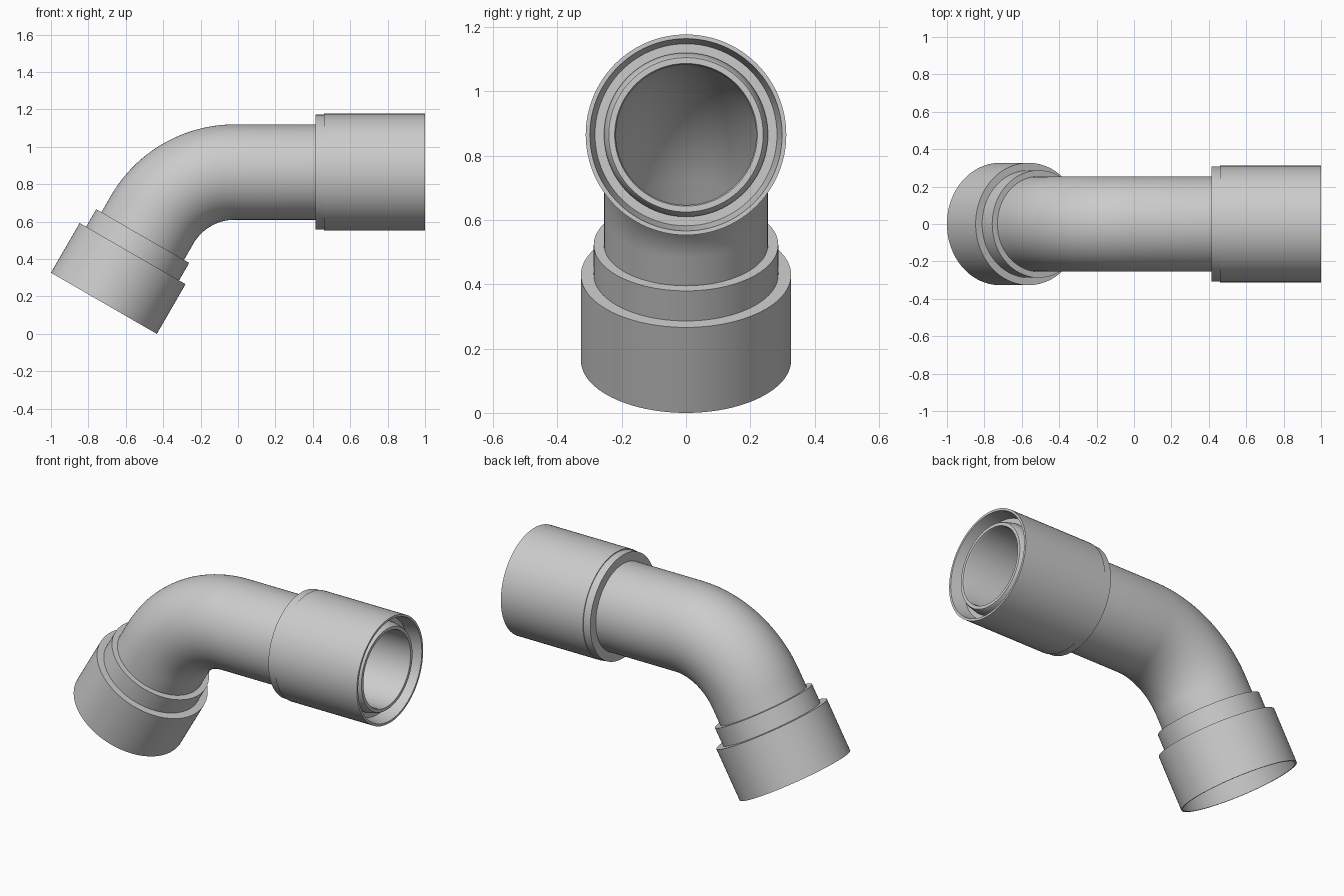
import bpy
from math import sin, cos, tan, pi, radians
from mathutils import Vector

cube = bpy.data.objects.get("Cube")
if cube:
    bpy.data.objects.remove(cube, do_unlink=True)

SEG = 96
BEND = radians(60)
AXIS_Z = 0.865
BEND_R = 0.51
FOOT = Vector((-0.717, 0, 0.1635))    # centre of the lower mouth
UP = Vector((cos(BEND), 0, sin(BEND)))

mat = bpy.data.materials.new("light grey plastic")
mat.use_nodes = True
grey = (0.6, 0.6, 0.6, 1)
mat.diffuse_color = grey
mat.node_tree.nodes["Principled BSDF"].inputs["Base Color"].default_value = grey

# Where the two straight axes meet gives the start of the bend
corner_x = FOOT.x + UP.x * (AXIS_Z - FOOT.z) / UP.z
bend_x = corner_x + BEND_R * tan(BEND / 2)


def upper(x):
    """Station on the horizontal axis."""
    return Vector((x, 0, AXIS_Z)), 0.0


def lower(s):
    """Station on the sloping axis, s measured from the lower mouth."""
    return FOOT + UP * s, BEND


def arc(a):
    """Station within the bend."""
    return Vector((bend_x - BEND_R * sin(a), 0, AXIS_Z - BEND_R * (1 - cos(a)))), a


def ring_solid(name, stations):
    """Join rings (station, radius) into a closed hollow solid."""
    verts, faces = [], []
    for (centre, a), r in stations:
        n = Vector((-sin(a), 0, cos(a)))
        for i in range(SEG):
            t = 2 * pi * i / SEG
            verts.append(centre + Vector((0, r * cos(t), 0)) + n * (r * sin(t)))
    count = len(stations)
    for k in range(count):
        m = (k + 1) % count
        for i in range(SEG):
            j = (i + 1) % SEG
            faces.append((k * SEG + i, k * SEG + j, m * SEG + j, m * SEG + i))
    mesh = bpy.data.meshes.new(name)
    mesh.from_pydata(verts, [], faces)
    mesh.materials.append(mat)
    obj = bpy.data.objects.new(name, mesh)
    bpy.context.collection.objects.link(obj)
    # Consistent outward normals
    bpy.ops.object.select_all(action='DESELECT')
    obj.select_set(True)
    bpy.context.view_layer.objects.active = obj
    bpy.ops.object.mode_set(mode='EDIT')
    bpy.ops.mesh.select_all(action='SELECT')
    bpy.ops.mesh.normals_make_consistent(inside=False)
    bpy.ops.object.mode_set(mode='OBJECT')
    bpy.ops.object.shade_smooth_by_angle(angle=radians(30))
    return obj


# Bent pipe: outer wall down the bend, inner wall back up, tapered tip
path = [arc(BEND * i / 32) for i in range(33)]
outer = [(p, 0.255) for p in path]
inner = [(p, 0.218) for p in reversed(path)]
ring_solid("bent_pipe",
           [(upper(0.93), 0.255)] + outer
           + [(lower(0.36), 0.255), (lower(0.36), 0.218)] + inner
           + [(upper(0.97), 0.218), (upper(0.98), 0.222),
              (upper(0.98), 0.24), (upper(0.97), 0.246)])

# Coupling sleeve around the straight end
ring_solid("coupling_sleeve", [
    (upper(0.415), 0.25), (upper(0.415), 0.307), (upper(0.46), 0.307),
    (upper(0.46), 0.312), (upper(1.0), 0.312), (upper(1.0), 0.299),
    (upper(0.92), 0.283), (upper(0.92), 0.25)])

# Stepped socket on the sloping end, open at the mouth
ring_solid("stepped_socket", [
    (lower(0), 0.327), (lower(0.307), 0.327), (lower(0.307), 0.287),
    (lower(0.415), 0.287), (lower(0.415), 0.25), (lower(0.34), 0.22),
    (lower(0.28), 0.22), (lower(0.28), 0.3), (lower(0), 0.318)])
